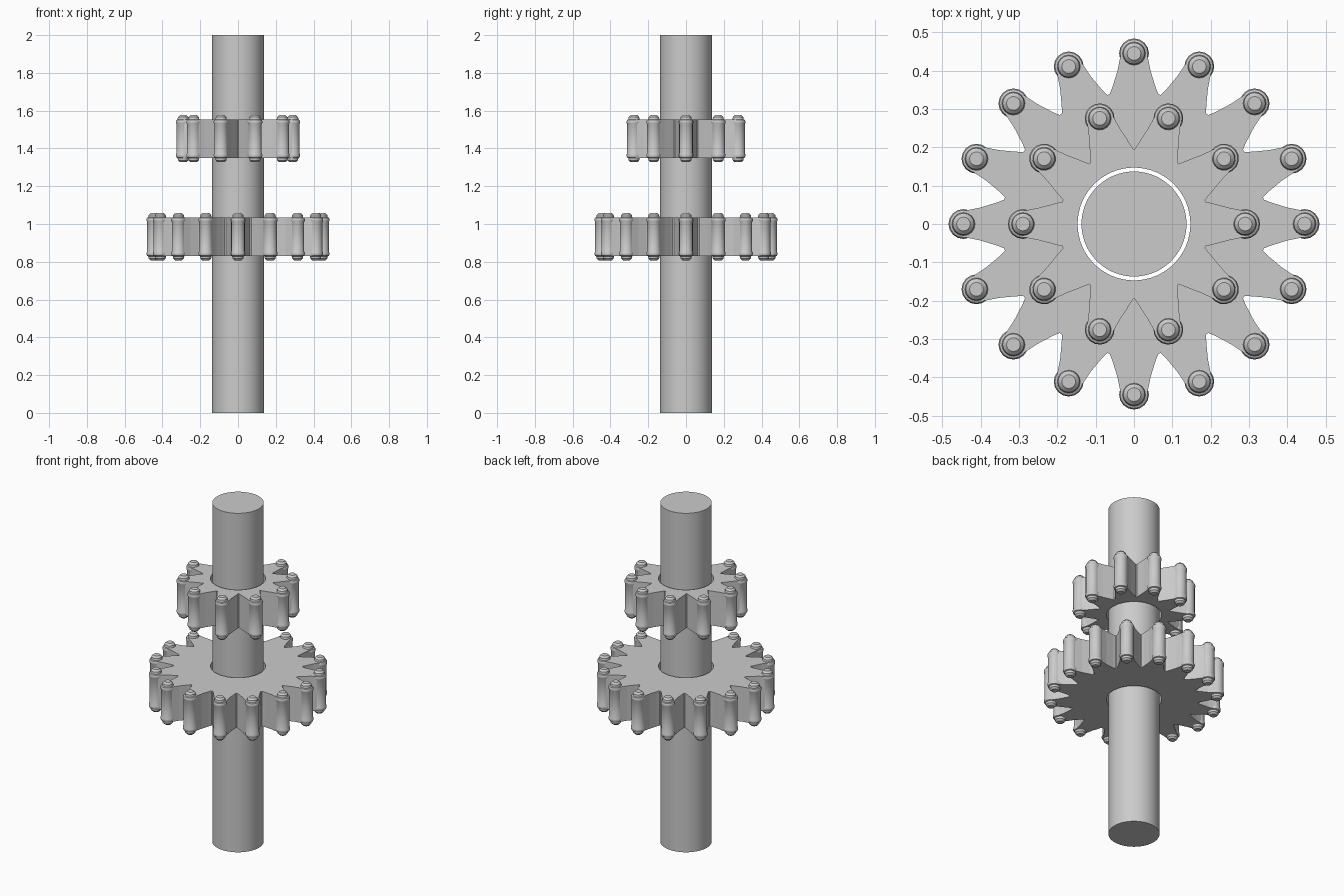
import bpy, math
from math import pi, sin, cos, atan2, hypot

if "Cube" in bpy.data.objects:
    bpy.data.objects.remove(bpy.data.objects["Cube"])

SHAFT_R, BORE_R = 0.137, 0.147


def make_object(name, verts, faces, smooth=False):
    mesh = bpy.data.meshes.new(name)
    mesh.from_pydata(verts, [], faces)
    mesh.update()
    ob = bpy.data.objects.new(name, mesh)
    bpy.context.collection.objects.link(ob)
    if smooth:
        bpy.ops.object.select_all(action='DESELECT')
        bpy.context.view_layer.objects.active = ob
        ob.select_set(True)
        bpy.ops.object.shade_smooth_by_angle(angle=math.radians(35))
    return ob


def gear_body(name, teeth, half_tooth, z0, z1):
    """Toothed plate with a bore; half_tooth lists (distance out, half width)."""
    outline = [(r, -w) for r, w in half_tooth] + [(r, w) for r, w in reversed(half_tooth)]
    outer = []
    for t in range(teeth):
        for x, y in outline:
            outer.append((hypot(x, y), atan2(y, x) + t * 2 * pi / teeth))
    n = len(outer)
    step = 2 * pi / n
    verts = []
    for z in (z0, z1):
        verts += [(r * cos(a), r * sin(a), z) for r, a in outer]
        # evenly spaced bore points, aligned with the first tooth
        off = -step * (len(outline) - 1) / 2
        verts += [(BORE_R * cos(off + i * step), BORE_R * sin(off + i * step), z)
                  for i in range(n)]
    faces = []
    for i in range(n):
        j = (i + 1) % n
        faces += [(i, n + i, n + j, j),
                  (2 * n + i, 2 * n + j, 3 * n + j, 3 * n + i),
                  (i, j, 2 * n + j, 2 * n + i),
                  (n + i, 3 * n + i, 3 * n + j, n + j)]
    return make_object(name, verts, faces)


def gear_pins(name, count, radius, z0, z1, sides=16):
    """Beaded roller pins with stepped caps, one on each tooth tip."""
    mid, h = (z0 + z1) / 2, (z1 - z0) / 2
    half = [(0.036, h - 0.024), (0.039, h - 0.018), (0.039, h - 0.009),
            (0.036, h - 0.002), (0.030, h + 0.001), (0.028, h + 0.013),
            (0.018, h + 0.023)]
    profile = [(r, -z) for r, z in reversed(half)] + half
    verts, faces = [], []
    for p in range(count):
        a = p * 2 * pi / count
        cx, cy, base = radius * cos(a), radius * sin(a), len(verts)
        for r, z in profile:
            verts += [(cx + r * cos(a + k * 2 * pi / sides),
                       cy + r * sin(a + k * 2 * pi / sides), mid + z)
                      for k in range(sides)]
        for row in range(len(profile) - 1):
            b = base + row * sides
            for k in range(sides):
                m = (k + 1) % sides
                faces.append((b + k, b + m, b + sides + m, b + sides + k))
        top = base + (len(profile) - 1) * sides
        faces.append(tuple(base + k for k in reversed(range(sides))))
        faces.append(tuple(top + k for k in range(sides)))
    return make_object(name, verts, faces, smooth=True)


# Shaft
bpy.ops.mesh.primitive_cylinder_add(vertices=64, radius=SHAFT_R, depth=2, location=(0, 0, 1))
shaft = bpy.context.object
shaft.name = "shaft"
bpy.ops.object.shade_smooth_by_angle(angle=math.radians(35))

# Large lower gear
gear_body("large_gear", 16,
          [(0.338, 0.064), (0.355, 0.057), (0.40, 0.043), (0.445, 0.034), (0.468, 0.015)],
          0.83, 1.035)
gear_pins("large_gear_pins", 16, 0.445, 0.83, 1.035)

# Small upper gear
gear_body("small_gear", 10,
          [(0.187, 0.058), (0.20, 0.055), (0.25, 0.042), (0.29, 0.034), (0.313, 0.015)],
          1.35, 1.553)
gear_pins("small_gear_pins", 10, 0.29, 1.35, 1.553)
